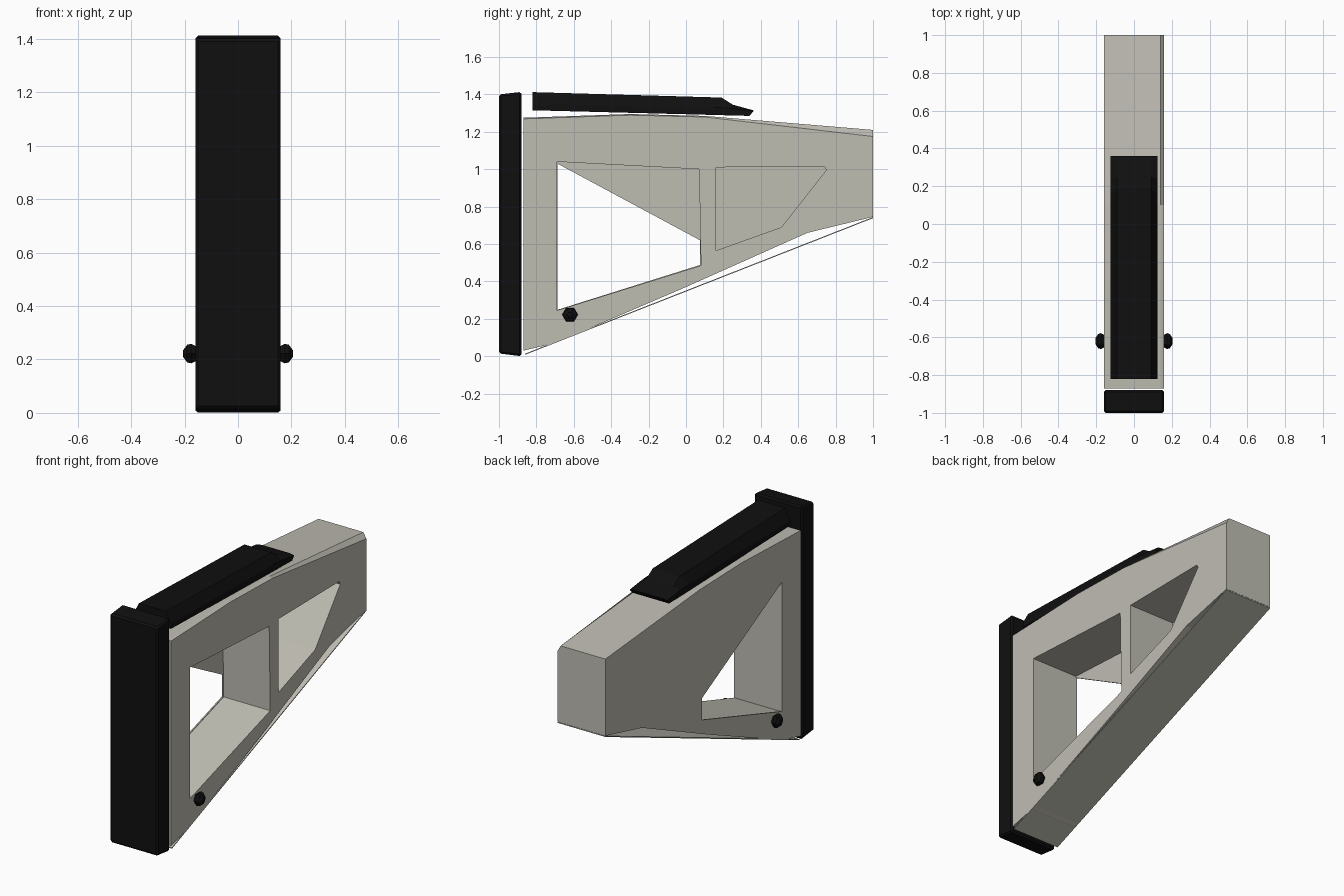
import bpy
import bmesh

cube = bpy.data.objects.get("Cube")
if cube:
    bpy.data.objects.remove(cube, do_unlink=True)


def material(name, color):
    mat = bpy.data.materials.new(name)
    mat.use_nodes = True
    mat.diffuse_color = color
    mat.node_tree.nodes["Principled BSDF"].inputs["Base Color"].default_value = color
    return mat


BEIGE = material("warm grey", (0.52, 0.51, 0.45, 1))
BLACK = material("black", (0.005, 0.005, 0.005, 1))


def loft(name, sections, mat):
    """Skin a solid through (x, [(y, z), ...]) side profiles."""
    bm = bmesh.new()
    rings = [[bm.verts.new((x, y, z)) for y, z in pts] for x, pts in sections]
    for a, b in zip(rings, rings[1:]):
        for i in range(len(a)):
            j = (i + 1) % len(a)
            bm.faces.new((a[i], a[j], b[j], b[i]))
    bm.faces.new(rings[0])
    bm.faces.new(rings[-1])
    bmesh.ops.recalc_face_normals(bm, faces=bm.faces)
    mesh = bpy.data.meshes.new(name)
    bm.to_mesh(mesh)
    bm.free()
    mesh.materials.append(mat)
    obj = bpy.data.objects.new(name, mesh)
    bpy.context.collection.objects.link(obj)
    return obj


def apply(obj, mod):
    bpy.context.view_layer.objects.active = obj
    bpy.ops.object.modifier_apply(modifier=mod.name)


def cut(target, pts, x0, x1):
    cutter = loft("cutter", [(x0, pts), (x1, pts)], BEIGE)
    cutter.hide_render = True
    mod = target.modifiers.new("cut", "BOOLEAN")
    mod.operation = "DIFFERENCE"
    mod.solver = "EXACT"
    mod.object = cutter
    apply(target, mod)
    bpy.data.objects.remove(cutter, do_unlink=True)


# Stock body: wedge profile, with a chamfer growing along one top edge
bottom = [(-0.87, 0.03), (-0.70, 0.07), (0.0, 0.37), (0.65, 0.66), (1.0, 0.745)]
top = [(0.1, 1.285), (-0.3, 1.295), (-0.87, 1.275)]
full = bottom + [(1.0, 1.21)] + top
chamfered = bottom + [(1.0, 1.175)] + [(y, z - 0.006) for y, z in top]
body = loft("stock_body", [(-0.16, full), (0.14, full), (0.16, chamfered)], BEIGE)

# Two deep pockets on the left side, the larger one partly open right through
cut(body, [(-0.69, 1.04), (0.07, 1.0), (0.08, 0.485), (-0.69, 0.245)], -0.152, 0.3)
cut(body, [(-0.688, 1.03), (0.075, 0.62), (0.075, 0.488), (-0.688, 0.248)], -0.3, 0.3)
cut(body, [(0.16, 1.01), (0.74, 1.015), (0.75, 0.995), (0.51, 0.69), (0.16, 0.565)],
    -0.15, 0.3)

# Thin plate closing the underside
under = [(-0.86, 0.008), (1.0, 0.738), (1.0, 0.744), (-0.86, 0.014)]
loft("bottom_plate", [(-0.16, under), (0.16, under)], BEIGE)

# Butt pad with softened edges
pad_side = [(-1.0, 0.015), (-0.88, 0.0), (-0.88, 1.413), (-1.0, 1.4)]
pad = loft("butt_pad", [(-0.16, pad_side), (0.16, pad_side)], BLACK)
bevel = pad.modifiers.new("bevel", "BEVEL")
bevel.width = 0.01
bevel.segments = 1
apply(pad, bevel)

# Raised cheek rest: narrow top, wider base, sloping nose
low_side = [(-0.82, 1.315), (0.34, 1.285), (0.36, 1.31), (0.24, 1.325), (0.15, 1.33), (-0.82, 1.345)]
high_side = [(-0.82, 1.315), (0.34, 1.285), (0.36, 1.315), (0.25, 1.345), (0.19, 1.383), (-0.82, 1.412)]
loft("cheek_rest", [(-0.125, low_side), (-0.09, high_side),
                    (0.09, high_side), (0.125, low_side)], BLACK)

# Hexagonal bolt heads on both sides
for label, side in (("left", 1), ("right", -1)):
    rings = []
    for x, r in ((0.15, 0.028), (0.175, 0.042), (0.19, 0.038), (0.205, 0.015)):
        ring = [(-0.62 + r * c, 0.222 + r * s) for c, s in
                ((1, 0), (0.5, 0.87), (-0.5, 0.87), (-1, 0), (-0.5, -0.87), (0.5, -0.87))]
        rings.append((side * x, ring))
    loft(label + "_bolt_head", rings, BLACK)
